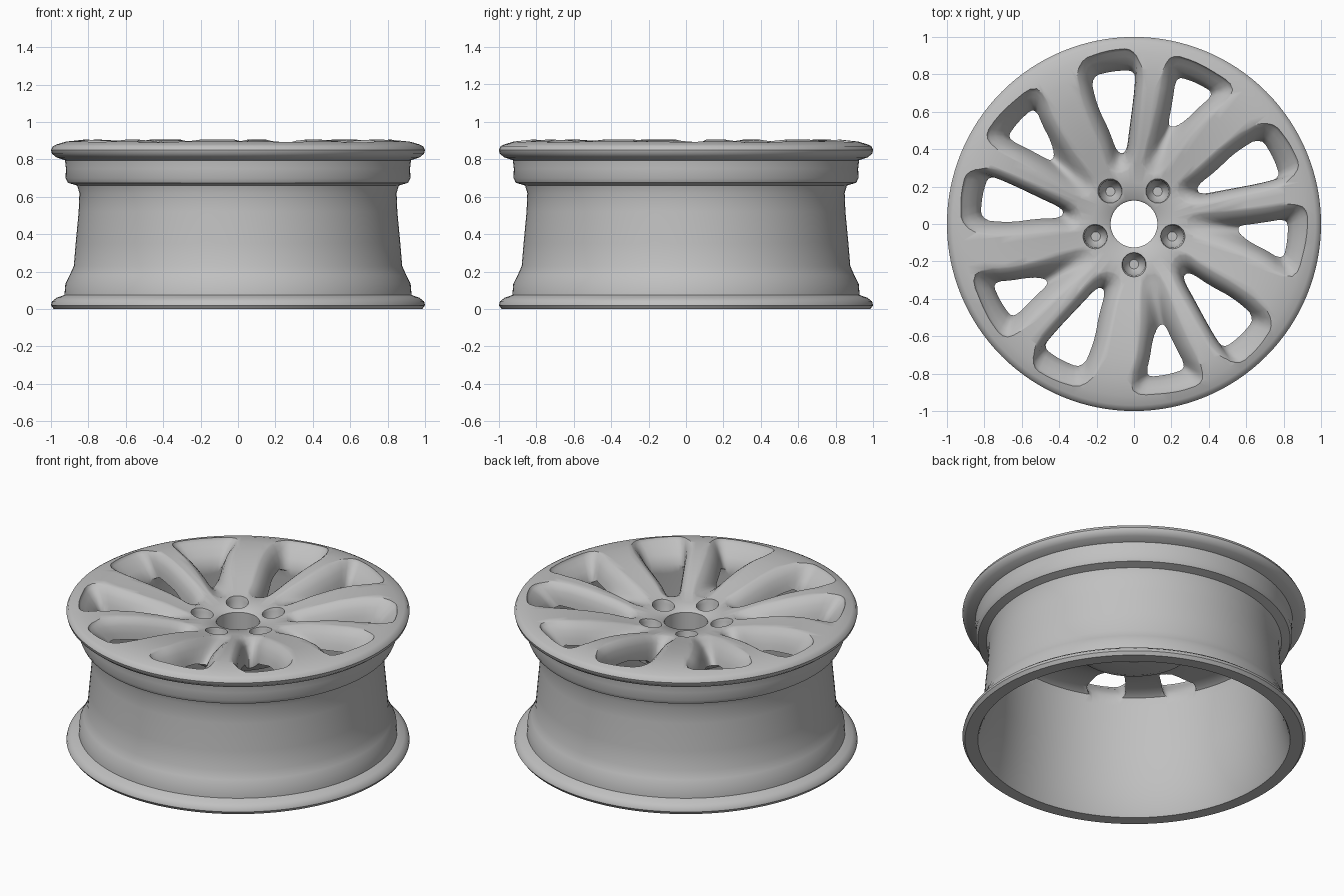
import bpy, bmesh, math
from mathutils import Vector, Matrix

cube = bpy.data.objects.get("Cube")
if cube:
    bpy.data.objects.remove(cube)

metal = bpy.data.materials.new("silver_grey")
metal.use_nodes = True
GREY = (0.53, 0.53, 0.53, 1)
metal.diffuse_color = GREY
metal.node_tree.nodes["Principled BSDF"].inputs["Base Color"].default_value = GREY

# Dished front face, from the hub edge out to the rim lip
FACE = [(0.135, 0.79), (0.22, 0.80), (0.32, 0.82), (0.45, 0.855), (0.6, 0.885),
        (0.72, 0.9), (0.83, 0.905), (0.92, 0.895), (0.97, 0.88)]
# Outer barrel from the front lip down, then the inside and the back of the hub
BARREL = [(0.99, 0.87), (1.0, 0.85), (0.995, 0.83), (0.97, 0.81), (0.925, 0.795), (0.92, 0.75),
          (0.922, 0.7), (0.91, 0.675), (0.86, 0.66), (0.848, 0.62), (0.852, 0.52), (0.868, 0.35),
          (0.878, 0.23), (0.9, 0.18), (0.923, 0.135), (0.928, 0.075), (0.97, 0.06), (0.995, 0.04),
          (1.0, 0.02), (0.985, 0.0), (0.91, 0.0), (0.9, 0.02), (0.87, 0.12), (0.85, 0.22),
          (0.83, 0.4), (0.825, 0.7), (0.815, 0.75)]
BACK = [(0.77, 0.775), (0.6, 0.76), (0.45, 0.71), (0.34, 0.62), (0.29, 0.6), (0.135, 0.6), (0.125, 0.61), (0.125, 0.78)]


def face_height(r):
    for (r0, z0), (r1, z1) in zip(FACE, FACE[1:]):
        if r <= r1:
            return z0 + (z1 - z0) * max(0, r - r0) / (r1 - r0)
    return FACE[-1][1]


def loft(bm, rings, capped):
    """Bridge rings of points; close with caps or join the last ring to the first."""
    loops = [[bm.verts.new(p) for p in ring] for ring in rings]
    pairs = list(zip(loops, loops[1:])) + ([] if capped else [(loops[-1], loops[0])])
    for a, b in pairs:
        for i in range(len(a)):
            j = (i + 1) % len(a)
            bm.faces.new((a[i], a[j], b[j], b[i]))
    if capped:
        bm.faces.new(loops[0])
        bm.faces.new(loops[-1])


def finish(bm, name):
    bmesh.ops.recalc_face_normals(bm, faces=bm.faces)
    mesh = bpy.data.meshes.new(name)
    bm.to_mesh(mesh)
    bm.free()
    obj = bpy.data.objects.new(name, mesh)
    obj.data.materials.append(metal)
    bpy.context.collection.objects.link(obj)
    return obj


def circle(r, z, n, x=0, y=0):
    return [Vector((x + r * math.cos(i * math.tau / n), y + r * math.sin(i * math.tau / n), z)) for i in range(n)]


def rounded(points, steps=2):
    """Cut the corners of a closed outline."""
    pts = [Vector(p) for p in points]
    for _ in range(steps):
        pts = [q for a, b in zip(pts, pts[1:] + pts[:1]) for q in (a.lerp(b, 0.22), a.lerp(b, 0.78))]
    return pts


def widened(pts, amount):
    """Push a clockwise outline outward along the spokes, fading out at the rim."""
    out = []
    for i, p in enumerate(pts):
        d = (pts[(i + 1) % len(pts)] - pts[i - 1]).normalized()
        fade = min(1, max(0, (0.92 - p.length) / 0.12))
        out.append(p + Vector((-d.y, d.x)) * amount * fade)
    return out


# Turned wheel body
bm = bmesh.new()
loft(bm, [circle(r, z, 128) for r, z in FACE + BARREL + BACK], False)
wheel = finish(bm, "wheel_rim")

# Window outlines at the face and at the back, for the wide and narrow openings
WIDE = ([(-0.30, 0.87), (-0.15, 0.925), (0.0, 0.94), (0.02, 0.8), (0.0, 0.6), (-0.03, 0.33),
         (-0.1, 0.3), (-0.13, 0.4), (-0.23, 0.62)],
        [(-0.23, 0.79), (-0.1, 0.82), (0.01, 0.82), (0.0, 0.7), (-0.02, 0.55), (-0.04, 0.38),
         (-0.09, 0.38), (-0.14, 0.52), (-0.2, 0.65)])
NARROW = ([(0.19, 0.91), (0.35, 0.86), (0.55, 0.73), (0.4, 0.63), (0.27, 0.49), (0.12, 0.29),
           (0.08, 0.31), (0.14, 0.55), (0.18, 0.75)],
          [(0.23, 0.79), (0.33, 0.757), (0.43, 0.7), (0.35, 0.63), (0.29, 0.57), (0.22, 0.53),
           (0.19, 0.54), (0.2, 0.6), (0.215, 0.7)])
# Height relative to the face, blend from back to face outline, and edge rounding
LEVELS = [(0.06, 1.06, 0.06), (0.003, 1.03, 0.045), (-0.006, 1.0, 0.03), (-0.02, 0.9, 0.015),
          (-0.045, 0.65, 0.005), (-0.09, 0.3, 0), (-0.14, 0.0, 0), (-0.4, 0.0, 0)]

bm = bmesh.new()
for k in range(5):
    turn = Matrix.Rotation(k * math.tau / 5, 3, 'Z')
    for top, bottom in (WIDE, NARROW):
        rings = []
        for dz, blend, edge in LEVELS:
            outline = [b.lerp(t, blend) for t, b in zip(rounded(top), rounded(bottom))]
            rings.append([turn @ Vector((p.x, p.y, face_height(p.length) + dz))
                          for p in widened(outline, edge)])
        loft(bm, rings, True)
    # Tapered bolt pocket
    x, y, _ = turn @ Vector((0, -0.215, 0))
    loft(bm, [circle(r, z, 24, x, y) for r, z in
              ((0.075, 0.9), (0.068, 0.81), (0.06, 0.785), (0.052, 0.69), (0.025, 0.66))], True)
cutter = finish(bm, "opening_cutter")
cutter.hide_render = True

# Cut the openings and smooth the shading
cut = wheel.modifiers.new("openings", 'BOOLEAN')
cut.operation = 'DIFFERENCE'
cut.solver = 'EXACT'
cut.use_self = True
cut.object = cutter
bpy.ops.object.select_all(action='DESELECT')
bpy.context.view_layer.objects.active = wheel
wheel.select_set(True)
bpy.ops.object.modifier_apply(modifier=cut.name)
bpy.data.objects.remove(cutter)
bpy.ops.object.shade_smooth_by_angle(angle=math.radians(40))
